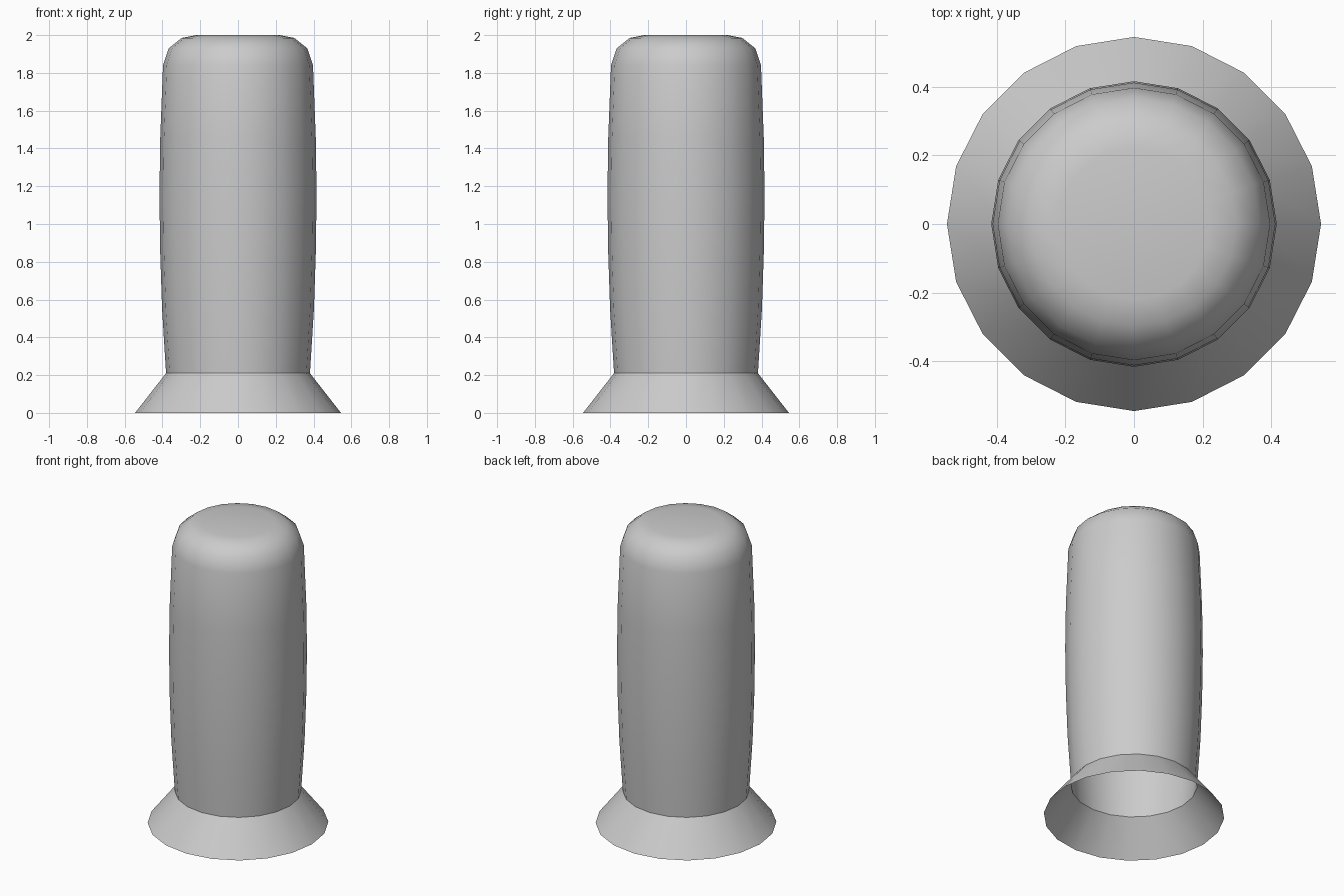
import bpy, bmesh, math

if "Cube" in bpy.data.objects:
    bpy.data.objects.remove(bpy.data.objects["Cube"])

SIDES = 20


def lathe(name, profile, cap_top=False):
    bm = bmesh.new()
    rings = []
    for r, z in profile:
        rings.append([bm.verts.new((r * math.cos(2 * math.pi * i / SIDES),
                                    r * math.sin(2 * math.pi * i / SIDES), z))
                      for i in range(SIDES)])
    for a, b in zip(rings, rings[1:]):
        for i in range(SIDES):
            j = (i + 1) % SIDES
            bm.faces.new((a[i], a[j], b[j], b[i]))
    if cap_top:
        bm.faces.new(rings[-1])
    mesh = bpy.data.meshes.new(name)
    bm.to_mesh(mesh)
    bm.free()
    obj = bpy.data.objects.new(name, mesh)
    bpy.context.collection.objects.link(obj)
    bpy.ops.object.select_all(action='DESELECT')
    obj.select_set(True)
    bpy.context.view_layer.objects.active = obj
    bpy.ops.object.shade_smooth_by_angle(angle=math.radians(40))
    return obj


# Hollow shell: flared open skirt, slightly bulging body, rounded flat top
lathe("flared_shell", [
    (0.545, 0.0), (0.381, 0.21), (0.402, 0.55), (0.412, 0.85),
    (0.416, 1.15), (0.412, 1.45), (0.397, 1.84), (0.367, 1.93),
    (0.298, 1.985), (0.22, 2.0)], cap_top=True)
